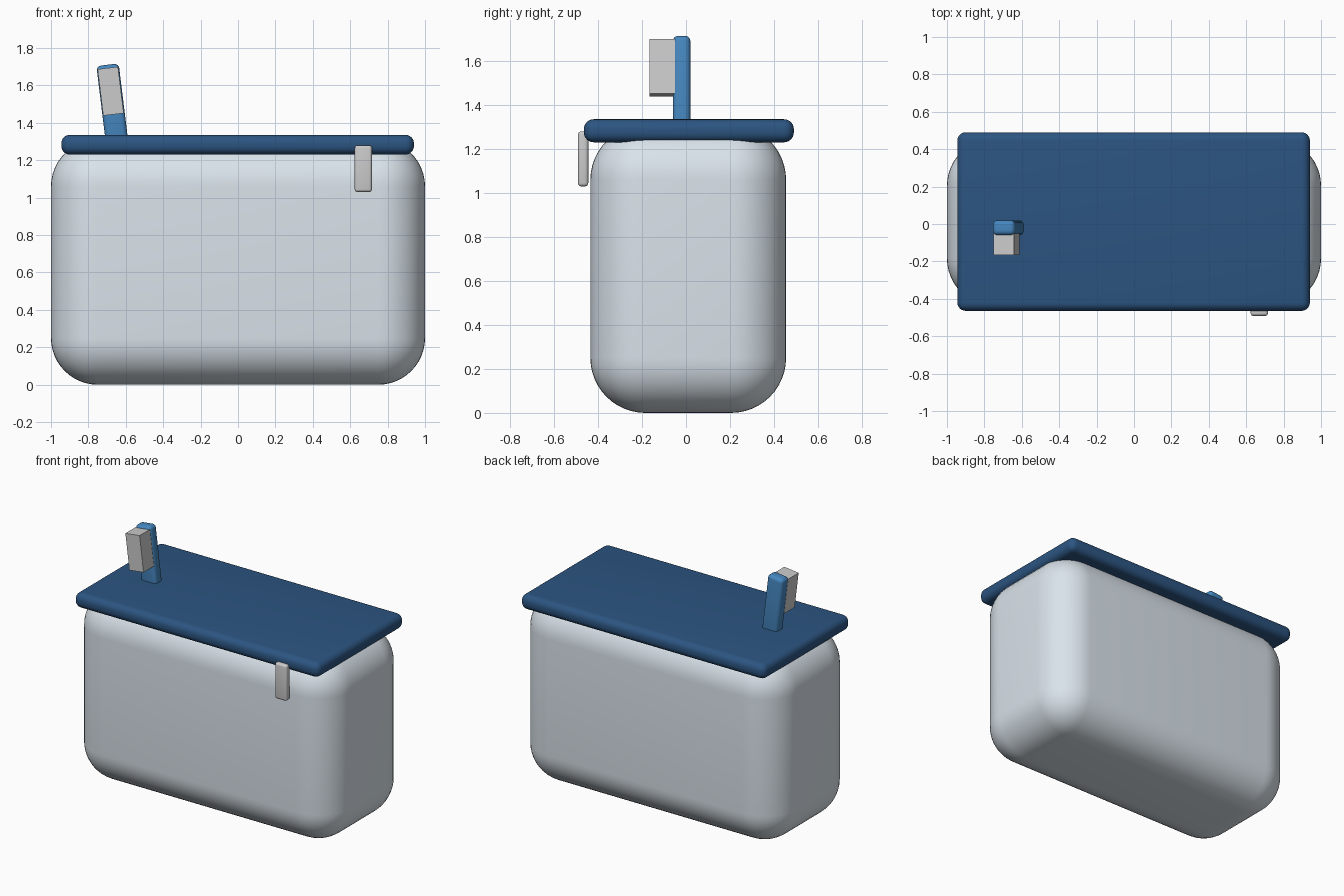
import bpy
from math import radians

if "Cube" in bpy.data.objects:
    bpy.data.objects.remove(bpy.data.objects["Cube"])


def material(name, rgb):
    m = bpy.data.materials.new(name)
    m.diffuse_color = (*rgb, 1)
    m.use_nodes = True
    m.node_tree.nodes["Principled BSDF"].inputs["Base Color"].default_value = m.diffuse_color
    return m


def block(name, size, centre, radius=0, segments=4, tilt=0, mat=None):
    """Box of a given size, with optional rounded edges and tilt about y."""
    bpy.ops.mesh.primitive_cube_add(size=1)
    ob = bpy.context.object
    ob.name = name
    ob.scale = size
    bpy.ops.object.transform_apply(location=False, rotation=False, scale=True)
    if radius:
        bev = ob.modifiers.new("rounding", 'BEVEL')
        bev.width = radius
        bev.segments = segments
        bpy.ops.object.modifier_apply(modifier=bev.name)
        bpy.ops.object.shade_smooth_by_angle(angle=radians(40))
    ob.location = centre
    ob.rotation_euler.y = radians(tilt)
    if mat:
        ob.data.materials.append(mat)
    return ob


pale = material("pale_shell", (0.70, 0.77, 0.83))
navy = material("navy_lid", (0.025, 0.09, 0.22))
blue = material("blue_handle", (0.06, 0.24, 0.52))

# Rounded container and overhanging lid
block("container_body", (2.0, 0.89, 1.31), (0, 0.01, 0.655), 0.25, 12, mat=pale)
block("lid", (1.885, 0.955, 0.105), (-0.002, 0.013, 1.283), 0.045, 6, mat=navy)

# Leaning lever with its square grip
lean = -7
block("lever", (0.12, 0.08, 0.42), (-0.672, -0.02, 1.502), 0.025, 5, lean, blue)
block("lever_grip", (0.11, 0.115, 0.25), (-0.681, -0.108, 1.569), tilt=lean)

# Front latch
block("latch", (0.092, 0.047, 0.25), (0.67, -0.468, 1.155), 0.015, 4)
